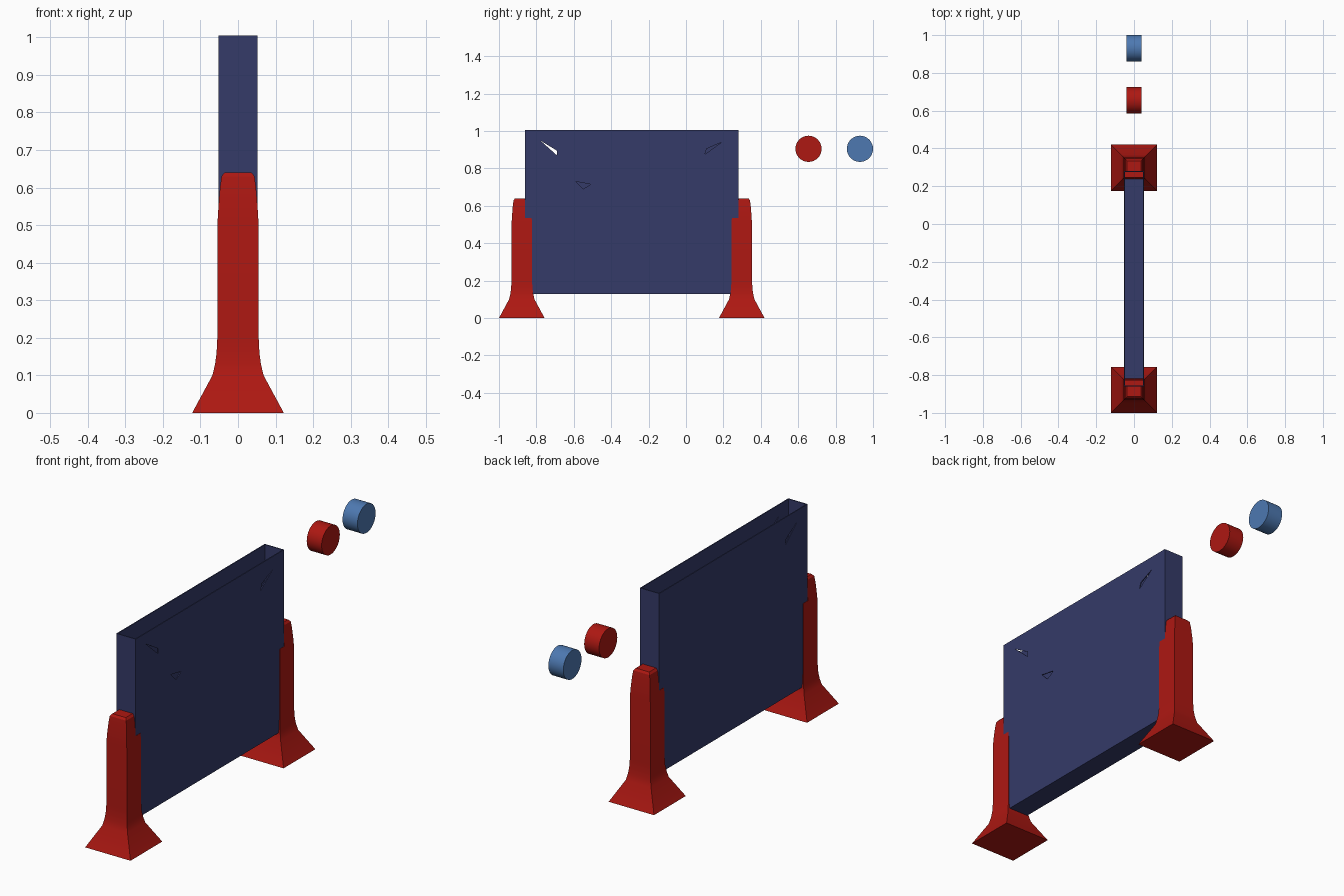
import bpy, bmesh
from math import pi, radians

if "Cube" in bpy.data.objects:
    bpy.data.objects.remove(bpy.data.objects["Cube"])

MID = -0.29            # centre of the frame along y


def material(name, rgb):
    m = bpy.data.materials.new(name)
    m.diffuse_color = (*rgb, 1)
    m.use_nodes = True
    m.node_tree.nodes["Principled BSDF"].inputs["Base Color"].default_value = m.diffuse_color
    return m


RED = material("red", (0.42, 0.009, 0.006))
NAVY = material("navy", (0.035, 0.043, 0.14))
BLUE = material("blue", (0.075, 0.19, 0.44))


def make(name, bm, mat=None, smooth=False):
    bmesh.ops.recalc_face_normals(bm, faces=bm.faces)
    me = bpy.data.meshes.new(name)
    bm.to_mesh(me)
    bm.free()
    ob = bpy.data.objects.new(name, me)
    bpy.context.collection.objects.link(ob)
    if mat:
        me.materials.append(mat)
    if smooth:
        bpy.ops.object.select_all(action='DESELECT')
        ob.select_set(True)
        bpy.context.view_layer.objects.active = ob
        bpy.ops.object.shade_smooth_by_angle(angle=radians(30))
    return ob


def box(bm, x0, x1, y0, y1, z0, z1):
    vs = bmesh.ops.create_cube(bm, size=1)['verts']
    for v in vs:
        v.co.x = x0 if v.co.x < 0 else x1
        v.co.y = y0 if v.co.y < 0 else y1
        v.co.z = z0 if v.co.z < 0 else z1


def cut(ob, cutter):
    cutter.hide_render = True
    cutter.hide_set(True)
    m = ob.modifiers.new("cut", 'BOOLEAN')
    m.operation, m.solver, m.object = 'DIFFERENCE', 'EXACT', cutter


# Hollow frame, open at the top
bm = bmesh.new()
box(bm, -0.052, 0.052, MID - 0.57, MID + 0.57, 0.13, 1.005)
frame = make("frame", bm, NAVY)
bm = bmesh.new()
box(bm, -0.047, 0.047, MID - 0.565, MID + 0.565, 0.135, 1.1)
cut(frame, make("frame_hollow_cutter", bm))

# Small triangular nicks in the frame walls: start x, then (y, z) corners
nicks = [(-0.1, [(-0.78, 0.95), (-0.69, 0.895), (-0.69, 0.87)]),
         (0.0, [(0.10, 0.875), (0.19, 0.94), (0.11, 0.905)]),
         (0.0, [(-0.59, 0.73), (-0.51, 0.715), (-0.55, 0.69)])]
bm = bmesh.new()
for x0, pts in nicks:
    f = bm.faces.new([bm.verts.new((x0, y, z)) for y, z in pts])
    ext = bmesh.ops.extrude_face_region(bm, geom=[f], use_keep_orig=True)['geom']
    top = [v for v in ext if isinstance(v, bmesh.types.BMVert)]
    bmesh.ops.translate(bm, verts=top, vec=(0.1 - x0, 0, 0))
cut(frame, make("frame_nick_cutter", bm))

# Legs: square flared column, with the inner upper half stepped down
PROFILE = [(0.122, 0), (0.068, 0.10), (0.061, 0.13), (0.057, 0.16),
           (0.055, 0.20), (0.055, 0.50), (0.052, 0.55), (0.048, 0.60),
           (0.044, 0.63), (0.036, 0.64)]
for side, name in ((-1, "front_leg"), (1, "back_leg")):
    cy = MID + side * 0.588
    bm = bmesh.new()
    rings = [[bm.verts.new((sx * h, cy + sy * h, z))
              for sx, sy in ((-1, -1), (1, -1), (1, 1), (-1, 1))]
             for h, z in PROFILE]
    for a, b in zip(rings, rings[1:]):
        for i in range(4):
            j = (i + 1) % 4
            bm.faces.new((a[i], a[j], b[j], b[i]))
    bm.faces.new(rings[0][::-1])
    bm.faces.new(rings[-1])
    leg = make(name, bm, RED, True)
    bm = bmesh.new()
    ys = sorted((MID + side * 0.571, MID + side * 0.40))
    box(bm, -0.2, 0.2, *ys, 0.535, 0.8)
    cut(leg, make(name + "_step_cutter", bm))

# Two loose discs lying along x
for name, y, mat in (("red_disc", 0.655, RED), ("blue_disc", 0.93, BLUE)):
    bpy.ops.mesh.primitive_cylinder_add(vertices=32, radius=0.07, depth=0.08,
                                        location=(0, y, 0.905),
                                        rotation=(0, pi / 2, 0))
    disc = bpy.context.object
    disc.name = name
    disc.data.materials.append(mat)
    bpy.ops.object.shade_smooth_by_angle(angle=radians(30))
